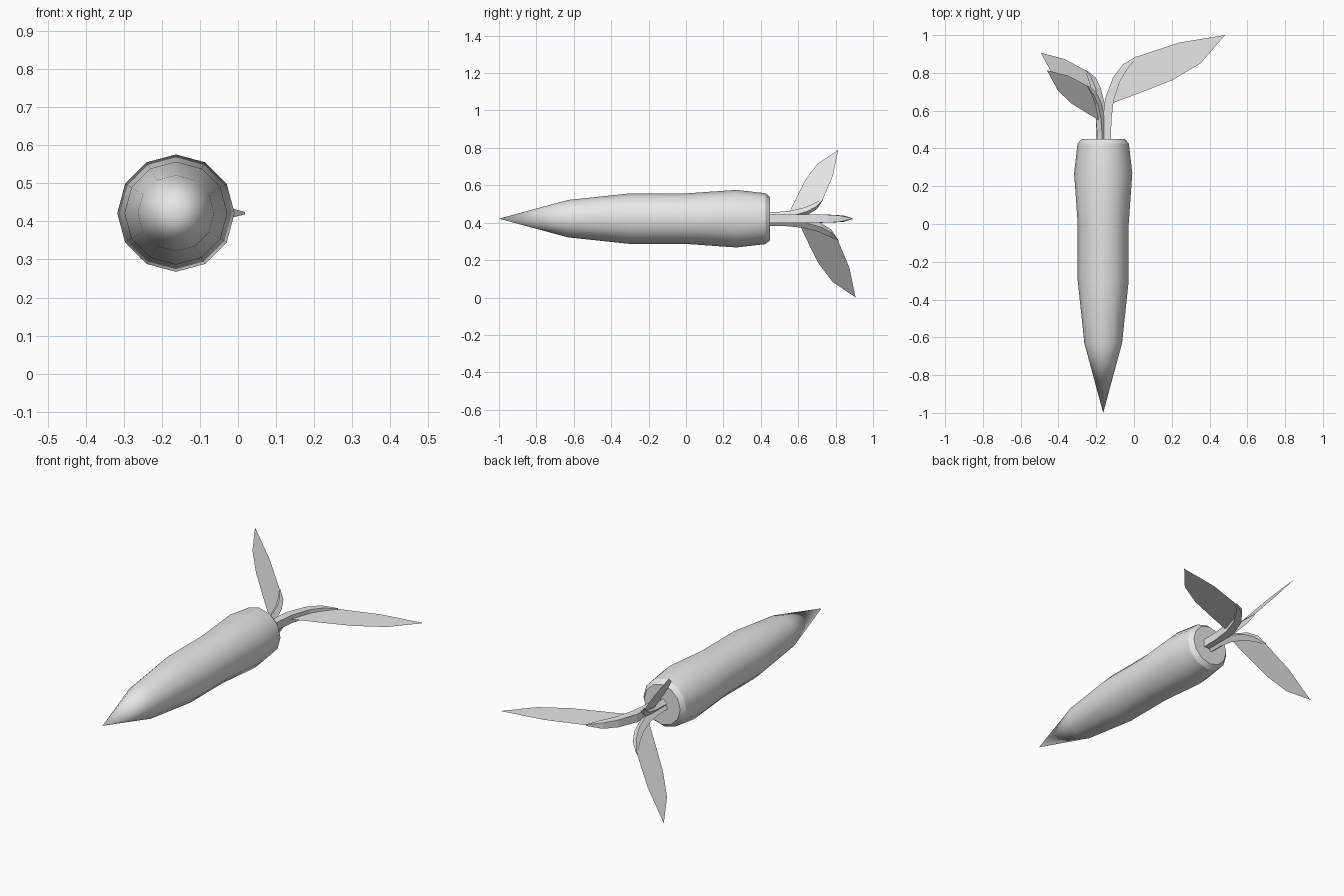
import bpy, bmesh, math
from mathutils import Vector

cube = bpy.data.objects.get("Cube")
if cube:
    bpy.data.objects.remove(cube, do_unlink=True)

GREY = (0.8, 0.8, 0.8, 1.0)
grey = bpy.data.materials.new("plain grey")
grey.use_nodes = True
grey.diffuse_color = GREY
grey.node_tree.nodes["Principled BSDF"].inputs["Base Color"].default_value = GREY

CENTRE = Vector((-0.163, 0, 0.4215))
SIDES = 12


def finish(bm, name, fix_normals=True):
    if fix_normals:
        bmesh.ops.recalc_face_normals(bm, faces=bm.faces)
    mesh = bpy.data.meshes.new(name)
    bm.to_mesh(mesh)
    bm.free()
    mesh.materials.append(grey)
    obj = bpy.data.objects.new(name, mesh)
    bpy.context.collection.objects.link(obj)
    return obj


def bridge(bm, a, b):
    for i in range(len(a)):
        j = (i + 1) % len(a)
        bm.faces.new((a[i], a[j], b[j], b[i]))


# Root: pointed body turned around the y axis, with a bevelled flat end
profile = [(-0.63, 0.1), (-0.3, 0.135), (0, 0.135), (0.27, 0.154),
           (0.425, 0.136), (0.45, 0.115)]
bm = bmesh.new()
rings = []
for y, r in profile:
    ring = []
    for i in range(SIDES):
        a = math.tau * i / SIDES
        ring.append(bm.verts.new(CENTRE + Vector((r * math.cos(a), y, r * math.sin(a)))))
    rings.append(ring)
for a, b in zip(rings, rings[1:]):
    bridge(bm, a, b)
tip = bm.verts.new(CENTRE + Vector((0, -1, 0)))
for i in range(SIDES):
    bm.faces.new((tip, rings[0][i], rings[0][(i + 1) % SIDES]))
bm.faces.new(rings[-1])
root = finish(bm, "root")
bpy.ops.object.select_all(action='DESELECT')
root.select_set(True)
bpy.context.view_layer.objects.active = root
bpy.ops.object.shade_smooth_by_angle(angle=math.radians(29.95))

# Stem path (outward, along, half width) and the free edge of the leaf blade
stem_path = [(0.018, 0.4, 0.023), (0.02, 0.55, 0.023), (0.033, 0.66, 0.023),
             (0.07, 0.765, 0.021), (0.115, 0.832, 0.017), (0.18, 0.887, 0.003)]
blade_edge = [(0.4, 0.96), (0.645, 1.0), (0.515, 0.85), (0.363, 0.76),
              (0.21, 0.7), (0.05, 0.64)]


def add_leaf(name, degrees, scale, base):
    angle = math.radians(degrees)
    out = Vector((math.cos(angle), 0, math.sin(angle)))
    side = Vector((-math.sin(angle), 0, math.cos(angle)))
    along = Vector((0, 1, 0))

    def place(u, v):
        return CENTRE + out * u * scale + along * (base + (v - 0.45) * scale)

    # Square stem, tapering and bending outward
    bm = bmesh.new()
    rings = []
    last = len(stem_path) - 1
    for i, (u, v, w) in enumerate(stem_path):
        p, q = stem_path[max(i - 1, 0)], stem_path[min(i + 1, last)]
        tangent = (out * (q[0] - p[0]) + along * (q[1] - p[1])).normalized()
        across = tangent.cross(side)
        rings.append([bm.verts.new(place(u, v) + (across * s + side * t) * w * scale)
                      for s, t in ((-1, -1), (1, -1), (1, 1), (-1, 1))])
    for a, b in zip(rings, rings[1:]):
        bridge(bm, a, b)
    bm.faces.new(rings[0])
    bm.faces.new(rings[-1])
    finish(bm, name + "_stem")

    # Flat blade growing from the outer side of the stem
    bm = bmesh.new()
    outline = [p[:2] for p in stem_path[2:]] + blade_edge
    bm.faces.new([bm.verts.new(place(u, v)) for u, v in outline])
    finish(bm, name + "_blade", False)


add_leaf("large_leaf", 0, 1.0, 0.45)
add_leaf("upper_leaf", 129, 0.735, 0.41)
add_leaf("lower_leaf", 231.9, 0.83, 0.45)
